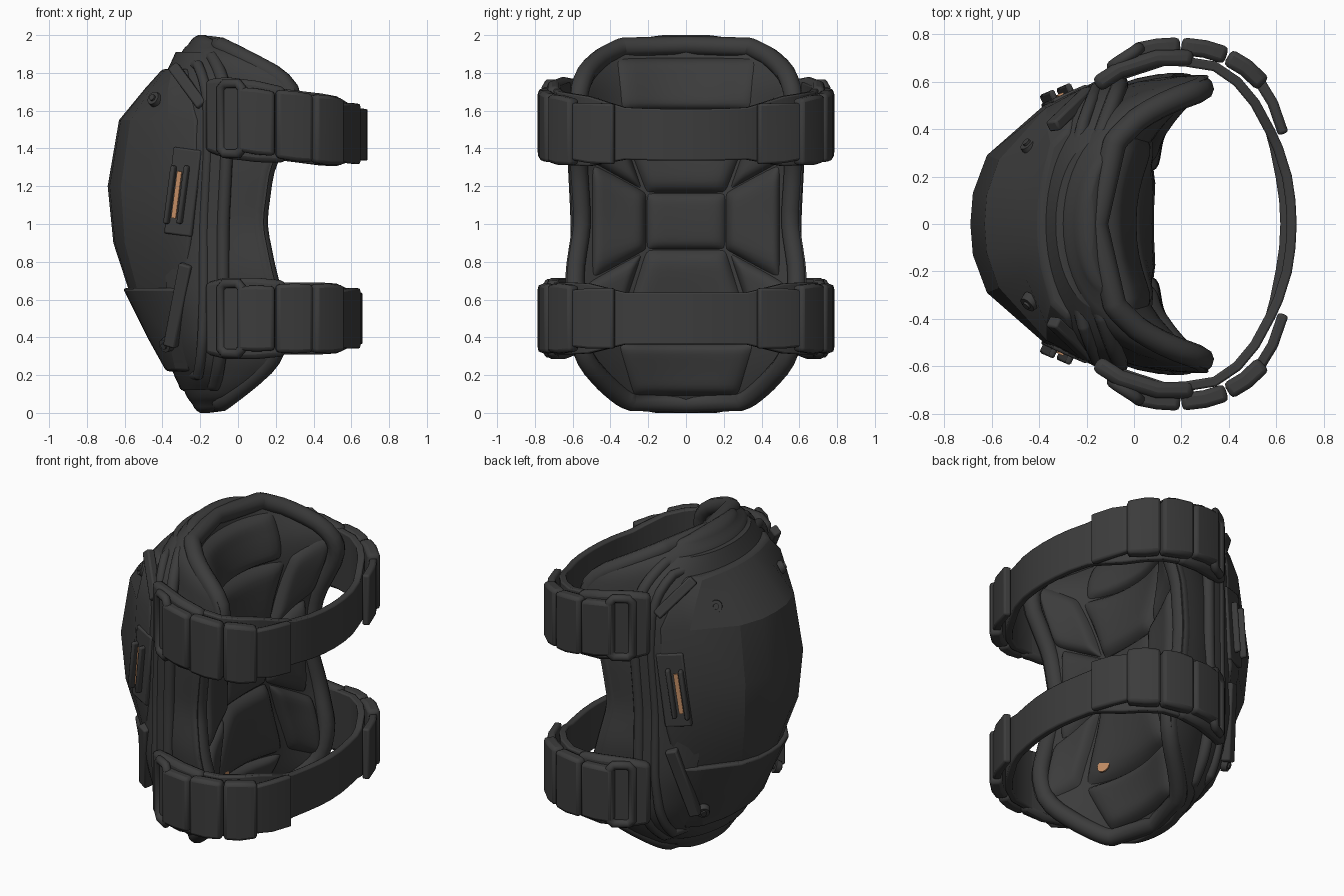
import bpy, bmesh, math
from mathutils import Vector, Matrix

if "Cube" in bpy.data.objects:
    bpy.data.objects.remove(bpy.data.objects["Cube"])

def material(name, rgb):
    m = bpy.data.materials.new(name)
    m.diffuse_color = (*rgb, 1)
    m.use_nodes = True
    m.node_tree.nodes["Principled BSDF"].inputs["Base Color"].default_value = m.diffuse_color
    return m

DARK = material("dark grey", (0.045, 0.045, 0.045))
TAN = material("tan", (0.55, 0.27, 0.13))

def finish(ob, mat=DARK, mirror=False, bevel=0, angle=35):
    ob.data.materials.append(mat)
    if mirror:
        m = ob.modifiers.new("mirror", 'MIRROR')
        m.use_axis = (False, True, False)
    if bevel:
        b = ob.modifiers.new("bevel", 'BEVEL')
        b.width, b.segments = bevel, 2
    bpy.ops.object.select_all(action='DESELECT')
    ob.select_set(True)
    bpy.context.view_layer.objects.active = ob
    bpy.ops.object.shade_smooth_by_angle(angle=math.radians(angle))
    return ob

def from_bm(name, bm, **kw):
    bmesh.ops.recalc_face_normals(bm, faces=bm.faces)
    me = bpy.data.meshes.new(name)
    bm.to_mesh(me)
    bm.free()
    ob = bpy.data.objects.new(name, me)
    bpy.context.collection.objects.link(ob)
    return finish(ob, **kw)

def loft(name, rings, closed=True, hidden=None, **kw):
    bm = bmesh.new()
    vs = [[bm.verts.new(p) for p in r] for r in rings]
    n = len(vs[0])
    for a, b in zip(vs, vs[1:]):
        for i in range(n if closed else n - 1):
            j = (i + 1) % n
            bm.faces.new((a[i], a[j], b[j], b[i]))
    bm.faces.new(vs[0])
    bm.faces.new(vs[-1])
    bmesh.ops.recalc_face_normals(bm, faces=bm.faces)
    if hidden:  # leave out faces buried under another layer
        dead = [f for f in bm.faces if hidden(f.calc_center_median())]
        bmesh.ops.delete(bm, geom=dead, context='FACES')
    return from_bm(name, bm, **kw)

def tube(name, pts, r, mirror=False):
    cu = bpy.data.curves.new(name, 'CURVE')
    cu.dimensions = '3D'
    cu.bevel_depth, cu.bevel_resolution = r, 3
    sp = cu.splines.new('POLY')
    sp.points.add(len(pts) - 1)
    for q, p in zip(sp.points, pts):
        q.co = (*p, 1)
    sp.use_cyclic_u = True
    ob = bpy.data.objects.new(name, cu)
    bpy.context.collection.objects.link(ob)
    bpy.ops.object.select_all(action='DESELECT')
    ob.select_set(True)
    bpy.context.view_layer.objects.active = ob
    bpy.ops.object.convert(target='MESH')
    finish(bpy.context.object, mirror=mirror, angle=60)

def lookup(rows, z):
    """Softened interpolation of table rows at height z."""
    def lin(q):
        q = min(max(q, rows[0][0]), rows[-1][0])
        for a, b in zip(rows, rows[1:]):
            if q <= b[0]:
                f = (q - a[0]) / (b[0] - a[0])
                return [u + (v - u) * f for u, v in zip(a[1:], b[1:])]
    d = min(0.05, z - rows[0][0], rows[-1][0] - z)
    return [sum(c) / 3 for c in zip(lin(z - d), lin(z), lin(z + d))]

def heights(lo, hi, n):
    # denser toward both ends
    return [lo + (hi - lo) * (0.5 - 0.5 * math.cos(math.pi * i / n)) for i in range(n + 1)]

ARC = [math.pi / 2 * (i / 12 - 1) for i in range(25)]

# Soft liner: z, front x, edge x, half width, inner x
LINER = [(0.0, -.2, -.15, .16, -.16), (.025, -.24, -.1, .3, -.13), (.1, -.28, 0, .42, -.1),
         (.2, -.32, .13, .52, -.08), (.3, -.36, .23, .6, -.05), (.5, -.42, .25, .63, 0),
         (.75, -.47, .18, .64, .03), (1.0, -.48, .13, .6, .04), (1.3, -.48, .17, .62, .02),
         (1.6, -.43, .32, .63, -.03), (1.74, -.38, .31, .61, -.07), (1.84, -.34, .14, .56, -.11),
         (1.93, -.29, -.05, .43, -.13), (1.98, -.25, -.14, .28, -.14), (2.0, -.21, -.18, .12, -.17)]

def inner_x(y, z):
    xf, e, w, xi = lookup(LINER, z)
    return xi + (e - xi) * min(1, abs(y) / w) ** 2.2

rings = []
for z in heights(0, 2, 60):
    xf, e, w, xi = lookup(LINER, z)
    ring = [(e - (e - xf) * math.cos(t), w * math.sin(t), z) for t in ARC]
    ring += [(inner_x(w * .95 * (1 - i / 10), z), w * .9 * (1 - i / 10), z) for i in range(21)]
    rings.append(ring)
loft("liner", rings, angle=50, hidden=lambda c: c.x < -.2 and .25 < c.z < 1.8)

# Padded rims around the liner and the carrier behind the shell
def rim(name, rows, lo, hi, inset, r, xmid, zbow=0):
    side = []
    for z in heights(lo, hi, 40):
        v = lookup(rows, z)
        side.append((v[1] - inset * .6, v[2] - inset, z))
    pts = [(xmid, 0, lo - zbow)] + side + [(xmid, 0, hi + zbow)] + [(x, -y, z) for x, y, z in reversed(side)]
    tube(name, pts, r)

rim("liner_rim", LINER, .06, 1.935, .05, .052, -.16, .01)

CARRIER = [(.12, -.3, -.12, .36), (.2, -.34, -.1, .48), (.35, -.4, -.08, .57), (.6, -.5, -.07, .6),
           (1.0, -.55, -.07, .59), (1.4, -.54, -.05, .61), (1.65, -.46, -.05, .6),
           (1.8, -.38, -.08, .53), (1.91, -.33, -.14, .36)]
rings = []
for z in heights(.12, 1.91, 40):
    xf, e, w = lookup(CARRIER, z)
    ring = [(e - (e - xf) * math.cos(t), w * math.sin(t), z) for t in ARC]
    rings.append([(e, .08 - w, z)] + ring + [(e, w - .08, z)])
loft("carrier", rings, closed=False, angle=50, hidden=lambda c: c.x < -.38 and .4 < c.z < 1.68)
rim("carrier_rim", CARRIER, .15, 1.88, .015, .035, -.28)
rim("carrier_seam", [(z, x, e - .1, w - .02) for z, x, e, w in CARRIER], .2, 1.84, .015, .028, -.31)

# Hard shell plates: z, front x, then three (y, x) corners
def shell(name, rows):
    rings = []
    for z, x0, y1, x1, y2, x2, y3, x3 in rows:
        half = [(x0 + (x1 - x0) * .15, y1 * .45), (x1, y1), (x2, y2), (x3, y3), (x3 + .04, y3 - .05)]
        full = [(x, -y, z) for x, y in reversed(half)] + [(x0, 0, z)] + [(x, y, z) for x, y in half]
        rings.append(full)
    loft(name, rings, closed=False, bevel=.015, angle=20)

shell("knee_shell", [(.64, -.575, .2, -.53, .42, -.36, .5, -.28), (.9, -.66, .27, -.6, .48, -.38, .56, -.26),
                     (1.2, -.69, .29, -.62, .5, -.38, .58, -.22), (1.55, -.63, .27, -.57, .49, -.37, .57, -.22),
                     (1.72, -.49, .22, -.46, .42, -.37, .5, -.25), (1.82, -.40, .18, -.385, .33, -.35, .4, -.28)])
shell("lower_shell", [(.22, -.38, .15, -.37, .3, -.33, .38, -.26), (.4, -.48, .19, -.455, .38, -.37, .48, -.25),
                      (.66, -.61, .24, -.56, .45, -.385, .54, -.26)])

# Details on the flanks
def slab(name, pos, size, tilt=0, roll=0, mat=DARK, bevel=.01):
    bm = bmesh.new()
    bmesh.ops.create_cube(bm, size=1)
    mtx = (Matrix.Translation(pos) @ Matrix.Rotation(roll, 4, 'X') @ Matrix.Rotation(.41, 4, 'Z')
           @ Matrix.Rotation(tilt, 4, 'Y') @ Matrix.Diagonal((*size, 1)))
    bmesh.ops.transform(bm, matrix=mtx, verts=bm.verts)
    from_bm(name, bm, mirror=True, bevel=bevel, mat=mat)

slab("flank_plate", (-.29, .532, 1.17), (.16, .035, .46), .12)
slab("vent_insert", (-.325, .54, 1.155), (.026, .008, .25), .14, mat=TAN, bevel=0)
slab("vent_bar_front", (-.358, .53, 1.155), (.026, .055, .31), .14)
slab("vent_bar_back", (-.288, .558, 1.155), (.026, .055, .31), .14)
slab("lower_strut", (-.315, .475, .57), (.07, .06, .46), .2, -.2)
slab("upper_strut", (-.265, .485, 1.73), (.06, .05, .3), -.6, .35)

def rivet(name, pos, n, r, depth):
    bm = bmesh.new()
    bmesh.ops.create_cone(bm, cap_ends=True, segments=20, radius1=r, radius2=r * .85, depth=depth)
    mtx = Matrix.Translation(pos) @ Vector(n).to_track_quat('Z', 'Y').to_matrix().to_4x4()
    bmesh.ops.transform(bm, matrix=mtx, verts=bm.verts)
    from_bm(name, bm, mirror=True)

for label, pos, n in (("upper", (-.44, .33, 1.66), (-.6, .65, .4)), ("lower", (-.38, .37, .36), (-.6, .65, -.35))):
    rivet(label + "_rivet", pos, n, .042, .035)
    rivet(label + "_rivet_pin", pos, n, .02, .055)

# Inner cushions: four (y, z) corners each, puffed above the liner
def cushion(name, corners, mirror=False, puff=.06, n=16):
    a, b, c, d = (Vector(p) for p in corners)
    bm = bmesh.new()
    grid = []
    for i in range(n + 1):
        row = []
        for j in range(n + 1):
            s, t = (.5 - .5 * math.cos(math.pi * k / n) for k in (i, j))
            p = (a.lerp(b, s)).lerp(d.lerp(c, s), t)
            h = puff * (1 - abs(2 * s - 1) ** 9) * (1 - abs(2 * t - 1) ** 9) - .005
            row.append(bm.verts.new((inner_x(p.x, p.y) + h, p.x, p.y)))
        grid.append(row)
    for i in range(n):
        for j in range(n):
            bm.faces.new((grid[i][j], grid[i + 1][j], grid[i + 1][j + 1], grid[i][j + 1]))
    from_bm(name, bm, mirror=mirror, angle=60)

def span(z0, w0, z1, w1):
    return [(-w0, z0), (w0, z0), (w1, z1), (-w1, z1)]

cushion("centre_cushion", span(.865, .21, 1.165, .21), puff=.04)
cushion("upper_cushion", span(1.165, .21, 1.6, .38))
cushion("top_cushion", span(1.6, .35, 1.88, .38))
cushion("lower_cushion", span(.37, .37, .865, .21))
cushion("bottom_cushion", span(.09, .28, .37, .37))
cushion("side_cushion", [(.21, .865), (.5, .7), (.5, 1.33), (.21, 1.165)], True)
cushion("upper_wing_cushion", [(.23, 1.18), (.53, 1.34), (.56, 1.75), (.385, 1.62)], True)
cushion("lower_wing_cushion", [(.23, .85), (.53, .69), (.55, .3), (.385, .38)], True)

# Small tan spot on the lower cushion
bm = bmesh.new()
bmesh.ops.create_cone(bm, cap_ends=True, segments=16, radius1=.04, radius2=.04, depth=.008)
mtx = (Matrix.Translation((inner_x(.2, .44) + .055, -.2, .44))
       @ Vector((.93, .3, .1)).to_track_quat('Z', 'Y').to_matrix().to_4x4())
bmesh.ops.transform(bm, verts=bm.verts, matrix=mtx)
from_bm("inner_spot", bm, mat=TAN)

# Straps: ribbons along (x, y, half height) paths
def band(name, path, t, centre, slope, mirror=True, bevel=.012):
    rings = []
    for i, (x, y, h) in enumerate(path):
        p, q = path[max(i - 1, 0)], path[min(i + 1, len(path) - 1)]
        nx, ny = Vector((q[1] - p[1], p[0] - q[0])).normalized() * t / 2
        zc = centre + slope * (.6 - x)
        rings.append([(x + s * nx, y + s * ny, zc + k * h) for s, k in ((1, 1), (1, -1), (-1, -1), (-1, 1))])
    loft(name, rings, mirror=mirror, bevel=bevel)

for label, c, k, dx in (("upper", 1.48, .125, .015), ("lower", .5, 0, -.012)):
    half = [(.65 + dx, 0, .137), (.645 + dx, .1, .137), (.63 + dx, .2, .137), (.6 + dx / 2, .32, .138),
            (.575, .39, .155), (.51, .51, .185), (.435, .6, .19), (.34, .665, .19), (.15, .695, .19),
            (-.05, .63, .19)]
    band(label + "_strap", [(x, -y, h) for x, y, h in reversed(half)] + half[1:], .042, c, k, False, .008)
    band(label + "_strap_anchor", [(-.16, .585, .19), (-.06, .65, .215), (.1, .7, .215), (.25, .7, .2)],
         .07, c, k, bevel=.025)
    for i, seg in enumerate(([(.0, .725, .17), (.1, .745, .175), (.195, .75, .17)],
                             [(.2, .75, .18), (.3, .738, .185), (.39, .71, .18)],
                             [(.395, .705, .18), (.47, .66, .185), (.545, .59, .175)])):
        band(f"{label}_strap_pad_{i + 1}", seg, .075, c, k, bevel=.02)
    band(label + "_strap_tail", [(.53, .6, .15), (.585, .51, .16), (.63, .38, .16)], .045, c, k)
    zc = c + k * .62
    tube(label + "_buckle_frame", [(-.09, .665, zc - .16), (-.07, .68, zc - .185), (.0, .725, zc - .185),
         (.02, .74, zc - .16), (.02, .74, zc + .16), (.0, .725, zc + .185), (-.07, .68, zc + .185),
         (-.09, .665, zc + .16)], .026, True)
